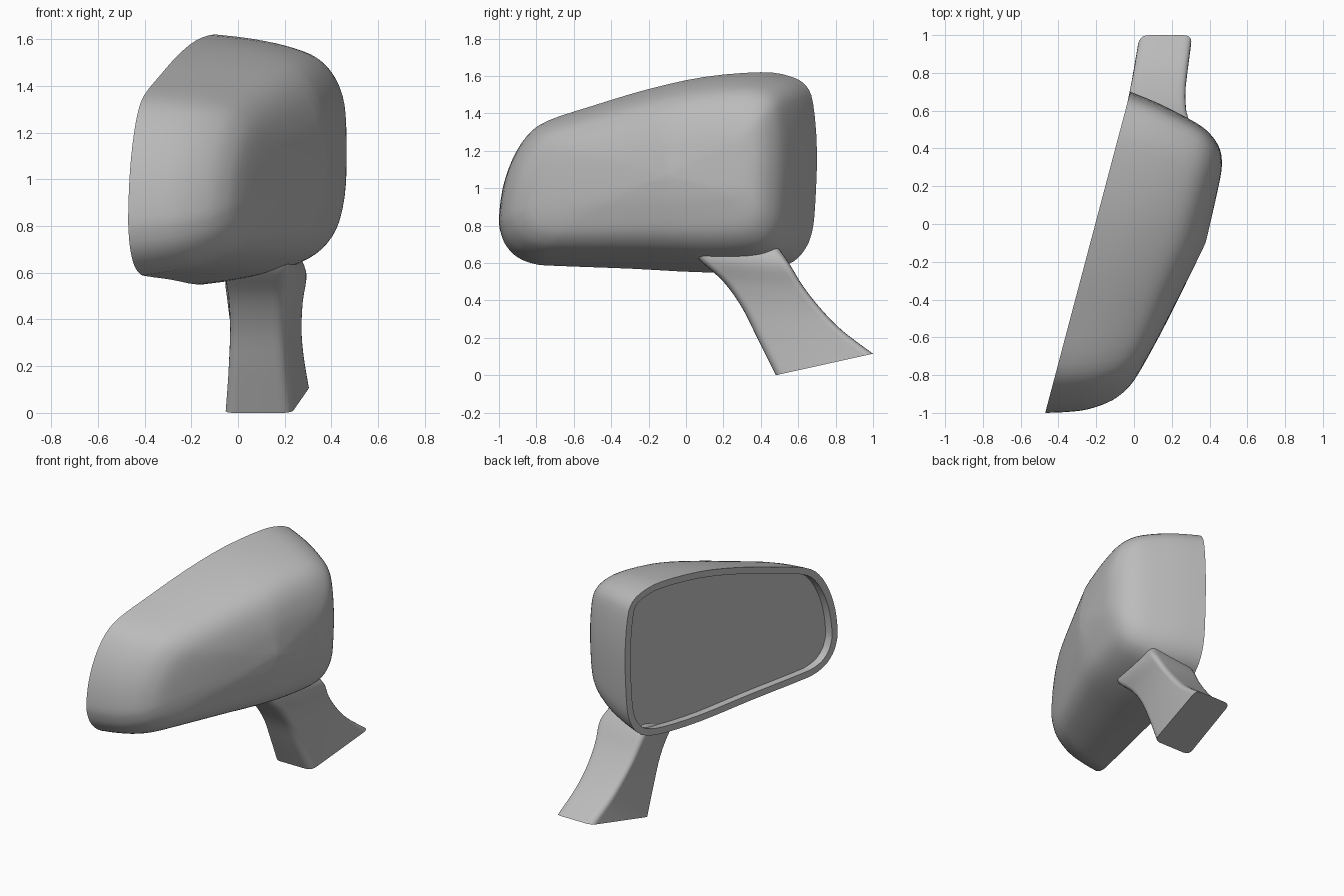
import bpy, bmesh, math
from mathutils import Vector

cube = bpy.data.objects.get("Cube")
if cube:
    bpy.data.objects.remove(cube)

grey = bpy.data.materials.new("plain_grey")
grey.use_nodes = True
grey.diffuse_color = (0.5, 0.5, 0.5, 1)
grey.node_tree.nodes["Principled BSDF"].inputs["Base Color"].default_value = (0.5, 0.5, 0.5, 1)


def spline(pts, steps, closed):
    """Resample points along a Catmull-Rom curve."""
    pts = [Vector(p) for p in pts]
    n = len(pts)
    pick = (lambda i: pts[i % n]) if closed else (lambda i: pts[max(0, min(n - 1, i))])
    out = []
    for i in range(n if closed else n - 1):
        a, b, c, d = (pick(i + k) for k in (-1, 0, 1, 2))
        for s in range(steps):
            t = s / steps
            out.append(b + (c - a) * t / 2 + (a * 2 - b * 5 + c * 4 - d) * t * t / 2
                       + (b * 3 - a - c * 3 + d) * t ** 3 / 2)
    return out if closed else out + [pts[-1]]


def loft(name, rings, cap_start=True, cap_end=True):
    """Skin closed rings of equal length into one object."""
    bm = bmesh.new()
    loops = [[bm.verts.new(p) for p in ring] for ring in rings]
    n = len(loops[0])
    for a, b in zip(loops, loops[1:]):
        for i in range(n):
            j = (i + 1) % n
            bm.faces.new((a[i], a[j], b[j], b[i]))
    if cap_start:
        bm.faces.new(loops[0])
    if cap_end:
        bm.faces.new(loops[-1])
    bmesh.ops.recalc_face_normals(bm, faces=bm.faces)
    mesh = bpy.data.meshes.new(name)
    bm.to_mesh(mesh)
    bm.free()
    mesh.materials.append(grey)
    obj = bpy.data.objects.new(name, mesh)
    bpy.context.collection.objects.link(obj)
    bpy.ops.object.select_all(action='DESELECT')
    obj.select_set(True)
    bpy.context.view_layer.objects.active = obj
    bpy.ops.object.shade_smooth_by_angle(angle=math.radians(38))
    return obj


# Rim outline as (y, z), lying in a slanted upright plane
outline = [(-1, .84), (-.98, 1), (-.93, 1.15), (-.85, 1.28), (-.74, 1.36), (-.5, 1.44),
           (-.2, 1.53), (.1, 1.595), (.4, 1.62), (.55, 1.6), (.64, 1.55), (.68, 1.45),
           (.7, 1.2), (.69, .9), (.67, .75), (.62, .65), (.54, .59), (.4, .56),
           (.1, .55), (-.3, .57), (-.7, .585), (-.81, .595), (-.9, .63), (-.96, .69), (-.99, .76)]
rim = spline(outline, 3, True)


def rim_x(y):
    return -.205 + .265 * y


def mid_z(y):
    return 1.08 + .12 * y


def full_depth(y):
    return .61 + .19 * min(0, y + .1)


def shell_ring(f, high, low, top, bottom):
    """Rim outline shrunk towards the middle and pushed outwards by f."""
    ring = []
    for y, z in rim:
        u, v = y + .1, z - mid_z(y)
        y2 = -.1 + u * (high if u > 0 else low)
        z2 = mid_z(y2) + v * (top if v > 0 else bottom)
        ring.append((rim_x(y2) + f * full_depth(y2), y2, z2))
    return ring


def inset_ring(width, depth):
    """Rim outline offset inwards and sunk by depth."""
    ring = []
    for i, p in enumerate(rim):
        t = (rim[(i + 1) % len(rim)] - rim[i - 1]).normalized()
        q = p + Vector((t.y, -t.x)) * width
        ring.append((rim_x(q.x) + depth, q.x, q.y))
    return ring


# Housing: depth fraction, then scales for rear, front, top and bottom
profile = [(0, 1, 1, 1, 1), (.25, .93, .995, .975, .96), (.49, .85, .98, .93, .9),
           (.7, .77, .94, .86, .8), (.82, .7, .89, .77, .7), (.9, .63, .81, .64, .57),
           (.95, .55, .62, .48, .38), (.98, .42, .38, .3, .22), (1, .04, .04, .03, .02)]


def spline_rows(rows, steps):
    """Resample rows of five values."""
    first = spline([r[:3] for r in rows], steps, False)
    second = spline([r[3:] for r in rows], steps, False)
    return [(*a, *b) for a, b in zip(first, second)]


shell = [shell_ring(*row) for row in spline_rows(profile, 3)]
loft("mirror_housing", [inset_ring(.045, .05), inset_ring(.045, 0)] + shell, cap_start=False)

# Mirror glass set into the rim
loft("mirror_glass", [inset_ring(.044, .05), inset_ring(.044, .056)])

# Stem: front (y, z), back (y, z), then x of the four corners
stations = [((.48, 0), (1, .115), (-.06, .03, .31, .23)),
            ((.39, .18), (.84, .235), (-.045, 0, .29, .21)),
            ((.3, .36), (.73, .345), (-.035, -.025, .28, .2)),
            ((.2, .5), (.63, .47), (-.04, -.045, .285, .2)),
            ((.07, .62), (.55, .6), (-.05, -.05, .3, .21)),
            ((.04, .7), (.48, .7), (.03, .03, .25, .2))]
corners = []
for front, back, xs in stations:
    corners.append([Vector((x, *p)) for x, p in zip(xs, (front, back, back, front))])
tracks = [spline([c[k] for c in corners], 4, False) for k in range(4)]


def rounded(quad, radius=.05, steps=5):
    """Round the corners of a four-sided section."""
    ring = []
    for i, c in enumerate(quad):
        a = c + (quad[i - 1] - c).normalized() * radius
        b = c + (quad[(i + 1) % 4] - c).normalized() * radius
        for s in range(steps + 1):
            t = s / steps
            ring.append(a * (1 - t) ** 2 + c * 2 * t * (1 - t) + b * t * t)
    return ring


loft("mounting_stem", [rounded(q) for q in zip(*tracks)])
